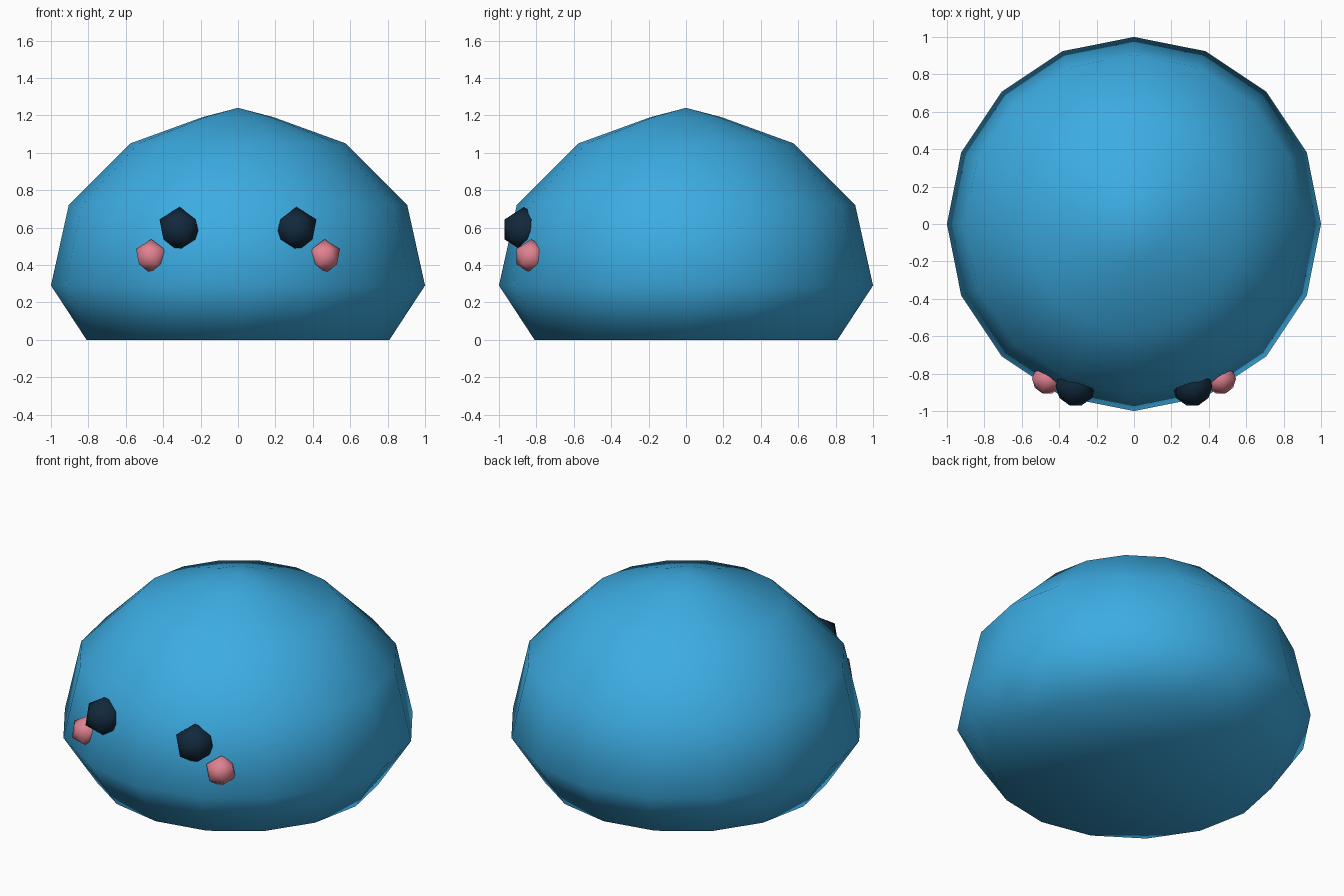
import bpy
import bmesh
from math import tau
from mathutils import Matrix

cube = bpy.data.objects.get("Cube")
if cube:
    bpy.data.objects.remove(cube, do_unlink=True)


def make_material(name, color):
    mat = bpy.data.materials.new(name)
    mat.use_nodes = True
    mat.diffuse_color = (*color, 1)
    bsdf = next(n for n in mat.node_tree.nodes if n.type == "BSDF_PRINCIPLED")
    bsdf.inputs["Base Color"].default_value = (*color, 1)
    return mat


def finish(name, bm, mat):
    bmesh.ops.recalc_face_normals(bm, faces=bm.faces)
    for face in bm.faces:
        face.smooth = True
    mesh = bpy.data.meshes.new(name)
    bm.to_mesh(mesh)
    bm.free()
    mesh.materials.append(mat)
    obj = bpy.data.objects.new(name, mesh)
    bpy.context.collection.objects.link(obj)
    return obj


blue = make_material("body blue", (0.045, 0.41, 0.76))
navy = make_material("eye navy", (0.006, 0.022, 0.045))
pink = make_material("cheek pink", (0.75, 0.22, 0.28))

# Body: a squat dome turned from its outline, closed below
outline = [(0, 0), (0.81, 0), (1, 0.29), (0.905, 0.72),
           (0.575, 1.05), (0.19, 1.19), (0, 1.24)]
bm = bmesh.new()
points = [bm.verts.new((r, 0, z)) for r, z in outline]
for a, b in zip(points, points[1:]):
    bm.edges.new((a, b))
bmesh.ops.spin(bm, geom=bm.verts[:] + bm.edges[:], cent=(0, 0, 0),
               axis=(0, 0, 1), angle=tau, steps=16)
bmesh.ops.remove_doubles(bm, verts=bm.verts, dist=0.001)
finish("body", bm, blue)


# Eyes and cheeks: low-poly balls half sunk into the body, mirrored
def face_ball(name, center, radius, mat):
    for side, sign in (("left", 1), ("right", -1)):
        bm = bmesh.new()
        bmesh.ops.create_icosphere(bm, subdivisions=1, radius=radius,
                                   matrix=Matrix.Translation(center))
        bmesh.ops.scale(bm, vec=(sign, 1, 1), verts=bm.verts)
        finish(f"{side}_{name}", bm, mat)


face_ball("eye", (0.312, -0.867, 0.59), 0.12, navy)
face_ball("cheek", (0.463, -0.828, 0.445), 0.092, pink)
